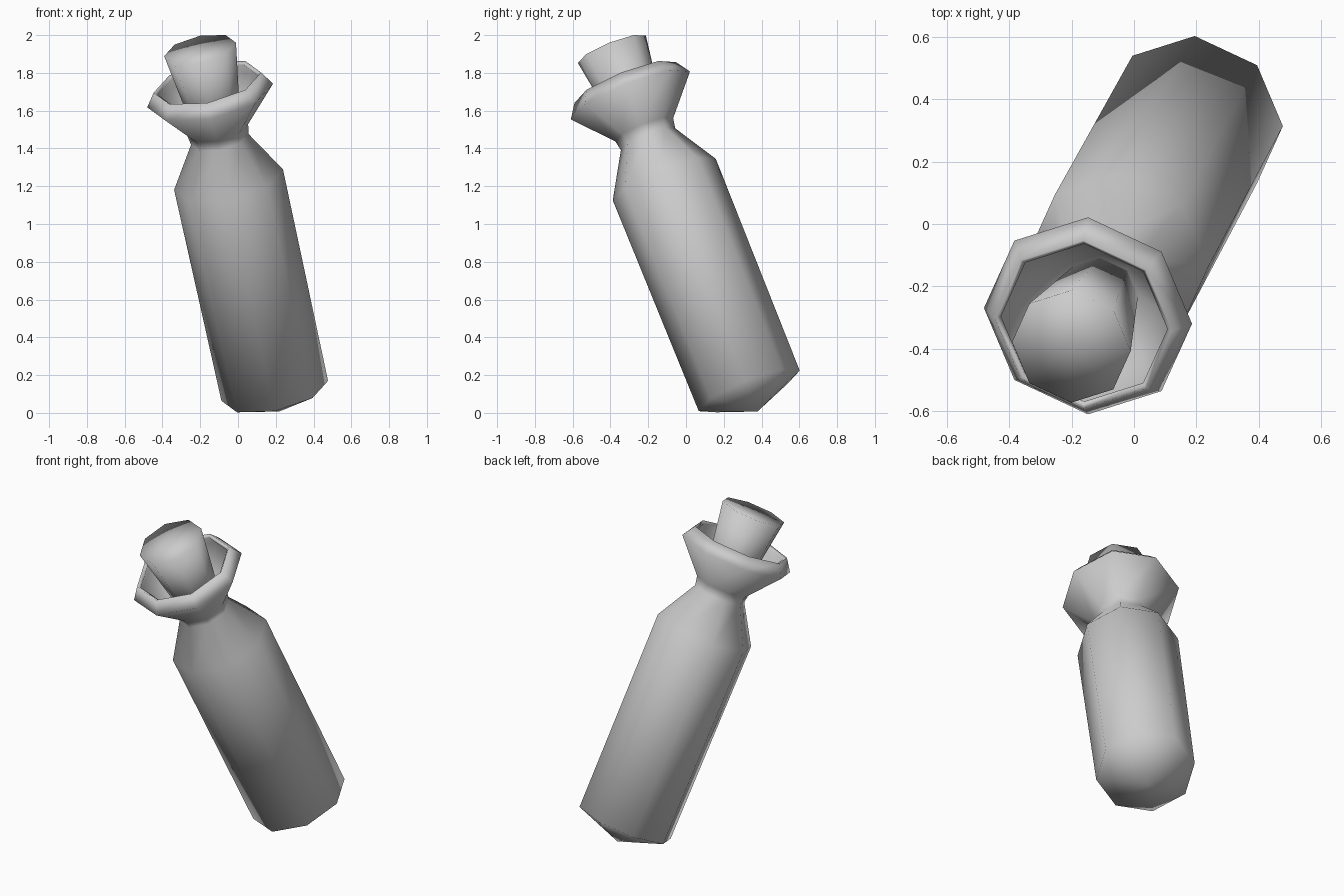
import bpy
import bmesh
from math import tau
from mathutils import Matrix, Vector

cube = bpy.data.objects.get("Cube")
if cube:
    bpy.data.objects.remove(cube, do_unlink=True)

grey = bpy.data.materials.new("plain_grey")
grey.use_nodes = True
colour = (0.6, 0.6, 0.6, 1)
grey.diffuse_color = colour
grey.node_tree.nodes["Principled BSDF"].inputs["Base Color"].default_value = colour

# Leaning frame shared by all parts, with its origin at the shoulder centre
axis = Vector((-0.199, -0.366, 0.91)).normalized()
side = (Vector((1, 0, 0)) - axis * axis.x).normalized()
lean = Matrix((side, axis.cross(side), axis)).transposed().to_4x4()
lean.translation = (-0.05, -0.115, 1.235)


def lathe(name, profile):
    """Eight-sided turned part from (radius, height) points."""
    bm = bmesh.new()
    verts = [bm.verts.new((r, 0, h)) for r, h in profile]
    edges = [bm.edges.new(pair) for pair in zip(verts, verts[1:])]
    bmesh.ops.spin(bm, geom=verts + edges, cent=(0, 0, 0), axis=(0, 0, 1),
                   angle=tau, steps=8, use_duplicate=False)
    bmesh.ops.remove_doubles(bm, verts=bm.verts[:], dist=0.0005)
    bmesh.ops.recalc_face_normals(bm, faces=bm.faces[:])
    bm.transform(lean)
    for face in bm.faces:
        face.smooth = True
    mesh = bpy.data.meshes.new(name)
    bm.to_mesh(mesh)
    bm.free()
    mesh.materials.append(grey)
    obj = bpy.data.objects.new(name, mesh)
    bpy.context.collection.objects.link(obj)
    return obj


# Bottle: domed base, body, pinched neck, flared rim and hollow funnel
lathe("bottle", [
    (0, -1.35), (0.288, -1.23), (0.294, 0), (0.155, 0.235), (0.165, 0.29),
    (0.34, 0.49), (0.29, 0.565), (0.272, 0.55), (0.30, 0.49),
    (0.135, 0.30), (0, 0.28),
])

# Stopper: tapered plug standing in the funnel
lathe("stopper", [(0, 0.27), (0.12, 0.27), (0.194, 0.758), (0, 0.758)])
